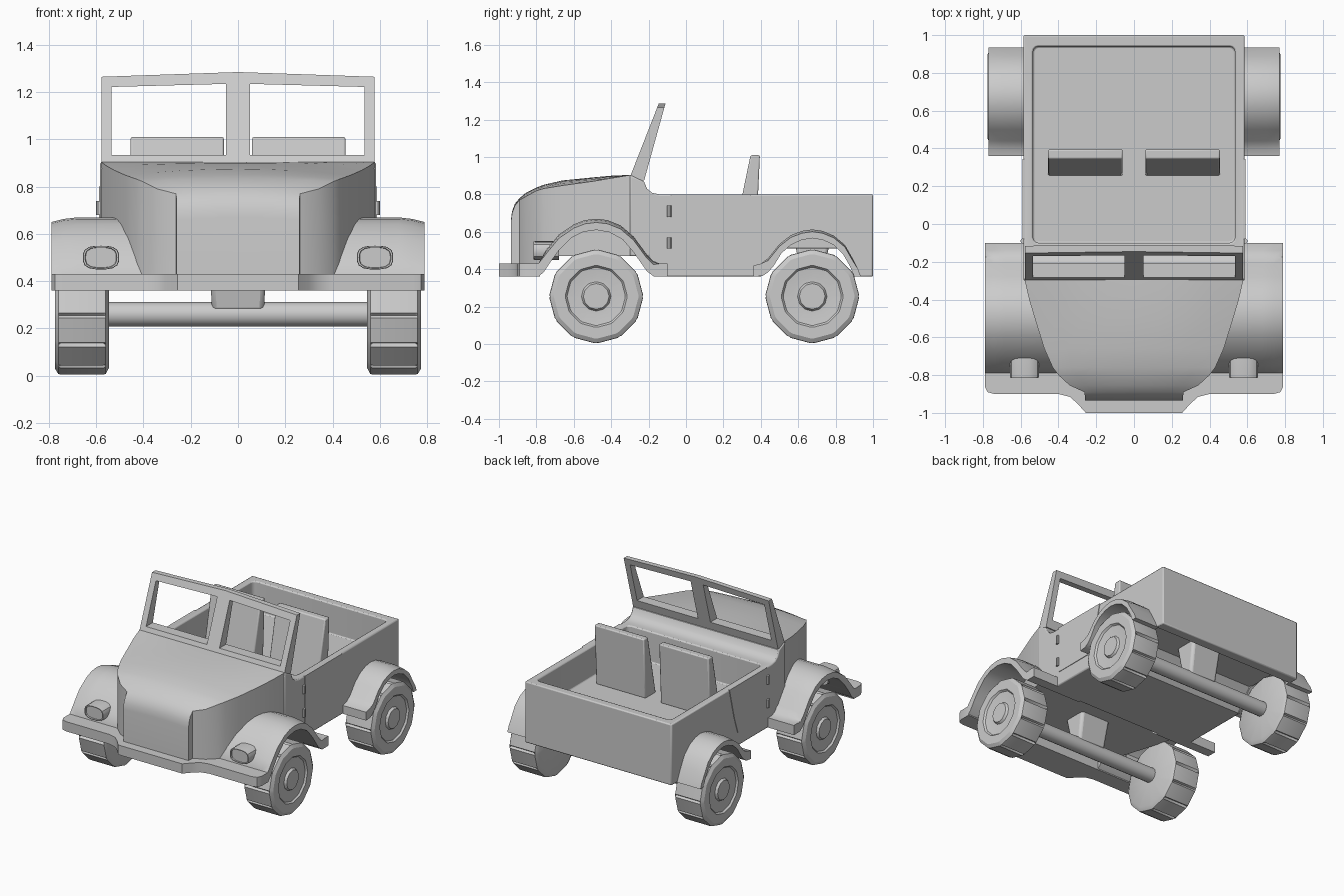
import bpy, bmesh
from math import sin, cos, pi, radians

if "Cube" in bpy.data.objects:
    bpy.data.objects.remove(bpy.data.objects["Cube"])


def loft(name, rings, caps=True, loop=False, bevel=0, segs=2):
    """Skin a list of equal-length closed point rings."""
    bm = bmesh.new()
    vs = [[bm.verts.new(p) for p in r] for r in rings]
    n = len(rings[0])
    pairs = list(zip(vs, vs[1:])) + ([(vs[-1], vs[0])] if loop else [])
    for a, b in pairs:
        for i in range(n):
            j = (i + 1) % n
            bm.faces.new((a[i], a[j], b[j], b[i]))
    if caps and not loop:
        bm.faces.new(vs[0])
        bm.faces.new(vs[-1])
    bmesh.ops.recalc_face_normals(bm, faces=bm.faces)
    me = bpy.data.meshes.new(name)
    bm.to_mesh(me)
    bm.free()
    ob = bpy.data.objects.new(name, me)
    bpy.context.collection.objects.link(ob)
    if bevel:
        m = ob.modifiers.new("bevel", 'BEVEL')
        m.width, m.segments, m.limit_method = bevel, segs, 'ANGLE'
        m.angle_limit = radians(50)
    return ob


def prism_x(name, prof, x0, x1, **kw):
    return loft(name, [[(x, y, z) for y, z in prof] for x in (x0, x1)], **kw)


def circle(n, r1, r2=None):
    r2 = r2 or r1
    return [(r1 * cos(2 * pi * i / n), r2 * sin(2 * pi * i / n)) for i in range(n)]


# Tub with cowl, wheel tunnels and open cargo area
tub_profile = [(-.30, .47), (-.2, .47), (-.16, .36), (.40, .36), (.46, .44), (.52, .51),
               (.83, .51), (.89, .44), (.93, .36), (1, .36), (1, .8), (-.14, .8),
               (-.18, .808), (-.208, .83), (-.225, .87), (-.30, .905)]
tub = prism_x("body_tub", tub_profile, -.585, .585)
r, c = .03, []
for cx, cy, a0 in ((.535, .94, 0), (-.535, .94, 90), (-.535, -.10, 180), (.535, -.10, 270)):
    sx, sy = (1 if cx > 0 else -1), (1 if cy > 0 else -1)
    for k in range(4):
        a = radians(a0 + 30 * k)
        c.append((cx - sx * r + r * cos(a), cy - sy * r + r * sin(a)))
cutter = loft("cavity_cutter", [[(x, y, z) for x, y in c] for z in (.58, 1.1)])
cutter.hide_render = True
m = tub.modifiers.new("cavity", 'BOOLEAN')
m.operation, m.solver, m.object = 'DIFFERENCE', 'EXACT', cutter
bpy.context.view_layer.objects.active = tub
tub.select_set(True)
bpy.ops.object.modifier_apply(modifier="cavity")
bpy.data.objects.remove(cutter)
m = tub.modifiers.new("bevel", 'BEVEL')
m.width, m.segments, m.limit_method, m.angle_limit = .008, 2, 'ANGLE', radians(70)

# Hood: stations of y, half width, edge height, centre height, bottom
stations = [(-.935, .26, .66, .67, .36), (-.93, .26, .70, .71, .36), (-.915, .26, .74, .75, .36),
            (-.89, .262, .77, .78, .36), (-.855, .34, .79, .81, .36), (-.80, .40, .82, .837, .36),
            (-.76, .43, .832, .852, .47), (-.66, .475, .848, .875, .47), (-.5, .525, .87, .891, .47),
            (-.4, .555, .887, .90, .47), (-.29, .58, .905, .905, .47)]
rings = []
for y, w, ze, zc, zb in stations:
    top = [(w * t, y, ze + (zc - ze) * (1 - t * t)) for t in (-1, -.75, -.5, -.25, 0, .25, .5, .75, 1)]
    rings.append([(-w, y, zb)] + top + [(w, y, zb)])
loft("hood", rings)

# Front bumper
half = [(.79, -.78), (.79, -.86), (.775, -.89), (.74, -.9), (.40, -.9), (.34, -.915), (.30, -.95), (.255, -1)]
outline = half + [(-x, y) for x, y in reversed(half)]
loft("front_bumper", [[(x, y, z) for x, y in outline] for z in (.36, .43)])

# Fender arches: outer and inner curves in y, z
front_out = [(-.79, .43), (-.75, .50), (-.68, .585), (-.60, .64), (-.54, .663), (-.48, .67), (-.42, .663),
             (-.35, .635), (-.28, .575), (-.21, .48), (-.175, .445), (-.14, .43), (-.10, .43)]
front_in = [(-.10, .36), (-.17, .36), (-.21, .39), (-.28, .49), (-.34, .56), (-.41, .598), (-.48, .61),
            (-.55, .60), (-.61, .57), (-.68, .50), (-.72, .445), (-.76, .385), (-.79, .36)]
rear_out = [(.36, .42), (.40, .43), (.44, .46), (.50, .535), (.56, .582), (.62, .605), (.675, .613),
            (.73, .605), (.79, .58), (.85, .53), (.89, .46), (.92, .40), (.935, .36)]
rear_in = [(.90, .36), (.88, .41), (.84, .48), (.79, .53), (.73, .557), (.675, .566), (.62, .557),
           (.56, .53), (.51, .485), (.47, .42), (.44, .385), (.41, .365), (.36, .36)]


def fender(name, outer, inner, xs):
    rs = []
    for x, drop in xs:
        rs.append([(x, y, max(z - drop, .36) if .44 < z else z) for y, z in outer] + [(x, y, z) for y, z in inner])
    return loft(name, rs)


# Wheel cross-section: x offset, radius, grooved flag
tyre = [(0, .03, 0), (0, .22, 0), (.015, .248, 0), (.025, .25, 1), (.205, .25, 1), (.215, .248, 0),
        (.23, .225, 0), (.23, .165, 0), (.218, .155, 0), (.212, .10, 0), (.212, .078, 0),
        (.228, .068, 0), (.228, .01, 0)]


def wheel(name, s, y):
    rs = []
    for dx, rad, groove in tyre:
        ring = []
        for k in range(12):
            for d, f in ((-2.5, 1), (0, .94), (2.5, 1)):
                a = radians(30 * k + d)
                q = rad * (f if groove else 1)
                ring.append((s * (.545 + dx), y + q * cos(a), .255 + q * sin(a)))
        rs.append(ring)
    return loft(name, rs)


# Windshield frame lines
def front_y(z):
    return -.295 + (z - .905) * .392


def back_y(z):
    return -.225 + (z - .87) * .277


frame_out = [(0, .875), (.578, .875), (.578, 1.265), (0, 1.285)]
frame_in = [(.05, .935), (.535, .935), (.535, 1.222), (.05, 1.235)]
door = [(-.08, .80), (-.08, .46), (.25, .46), (.29, .58), (.345, .80)]
seat = [(.255, .575), (.375, .575), (.395, 1.01), (.345, 1.01)]

for s, side in ((1, "right"), (-1, "left")):
    fender("front_fender_" + side, front_out, front_in, [(s * .34, 0), (s * .68, 0), (s * .74, .007), (s * .79, .02)])
    fender("rear_fender_" + side, rear_out, rear_in, [(s * .57, 0), (s * .70, 0), (s * .77, .012)])
    wheel("front_wheel_" + side, s, -.48)
    wheel("rear_wheel_" + side, s, .675)
    loft("windshield_frame_" + side, [[(s * x, f(z), z) for x, z in o] for o, f in
         ((frame_out, front_y), (frame_in, front_y), (frame_in, back_y), (frame_out, back_y))], loop=True)
    prism_x("door_" + side, door, s * .575, s * .589)
    prism_x("seat_" + side, seat, s * .06, s * .455, bevel=.008)
    # Door hinges
    for i, z in enumerate((.54, .71)):
        loft(f"hinge_{side}_{i}", [[(s * .588 + x, -.09 + y, z + h) for x, y in circle(10, .013)]
                                  for h in (-.03, .03)])
    # Headlight with rim and recessed lens
    lamp = []
    for y, k in ((-.68, 1), (-.805, 1), (-.815, .97), (-.815, .87), (-.805, .84)):
        oval = []
        for i in range(20):
            cx, cz = cos(pi * i / 10), sin(pi * i / 10)
            q = (abs(cx) ** 3 + abs(cz) ** 3) ** (-1 / 3)
            oval.append((s * .58 + .077 * k * q * cx, y, .50 + .05 * k * q * cz))
        lamp.append(oval)
    loft("headlight_" + side, lamp)

# Axles and differential mounts
for y, end, top in ((-.48, "front", .49), (.675, "rear", .53)):
    loft(end + "_axle", [[(x, y + a, .26 + b) for a, b in circle(16, .052)] for x in (-.56, .56)])
    loft(end + "_differential", [[(a, y + b, z) for a, b in ((-w, -d), (w, -d), (w, d), (-w, d))]
         for z, w, d in ((.27, .11, .045), (top, .12, .09))], bevel=.02)

# Smooth shading with sharp edges kept
for ob in bpy.context.scene.objects:
    ob.select_set(True)
bpy.ops.object.shade_smooth_by_angle(angle=radians(32))
